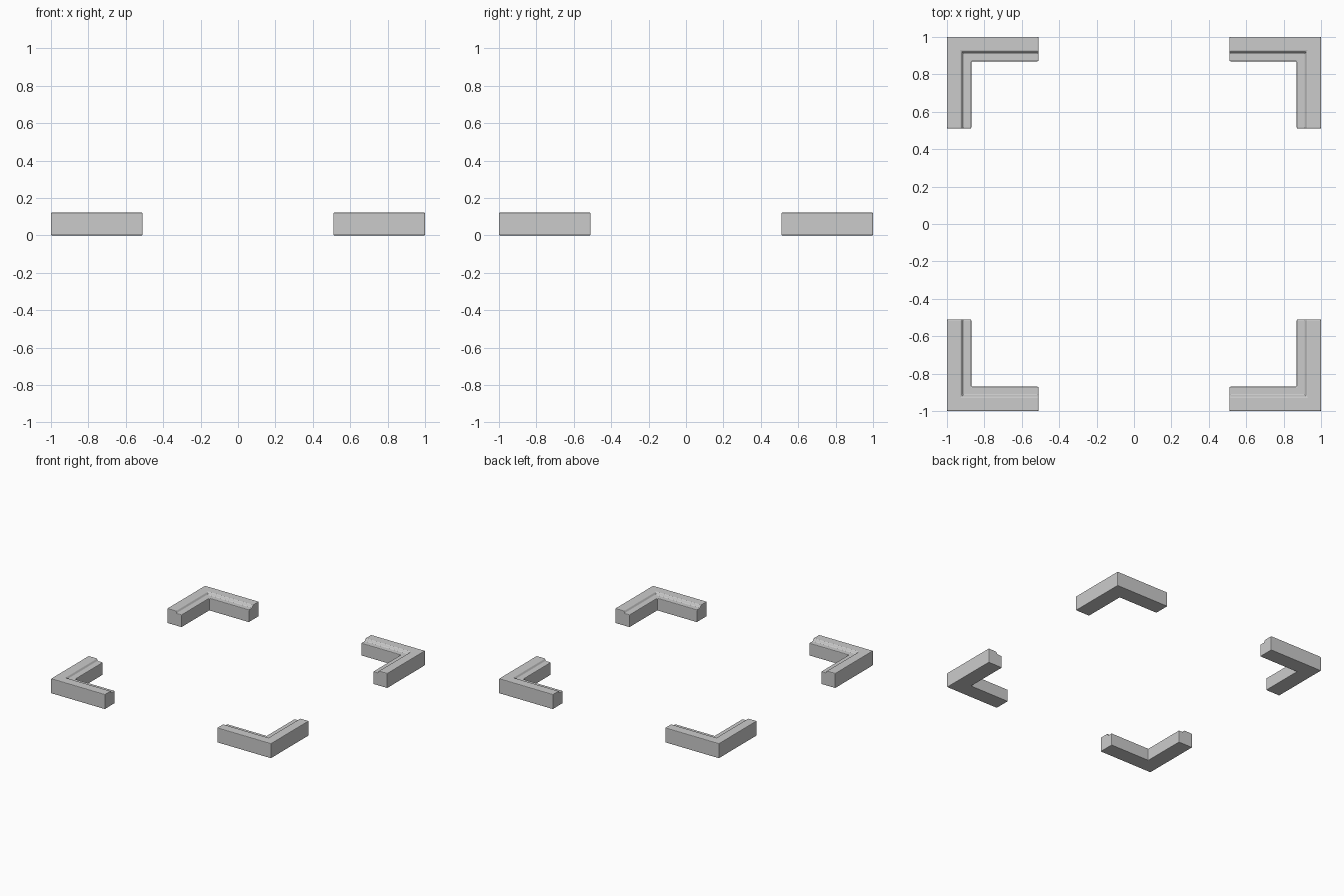
import bpy, bmesh

if "Cube" in bpy.data.objects:
    bpy.data.objects.remove(bpy.data.objects["Cube"])

# Cross-section: (inset from outer side, height), raised rim and lower inner ledge
PROFILE = [(0, 0), (0.13, 0), (0.13, 0.103), (0.087, 0.103), (0.076, 0.122), (0, 0.122)]
END = 0.51


def corner_bracket(name, sx, sy):
    """L-shaped corner piece: profile swept along two mitred arms."""
    bm = bmesh.new()
    rings = [
        [bm.verts.new((sx * END, sy * (1 - d), z)) for d, z in PROFILE],
        [bm.verts.new((sx * (1 - d), sy * (1 - d), z)) for d, z in PROFILE],
        [bm.verts.new((sx * (1 - d), sy * END, z)) for d, z in PROFILE],
    ]
    n = len(PROFILE)
    for a, b in zip(rings, rings[1:]):
        for i in range(n):
            j = (i + 1) % n
            bm.faces.new((a[i], a[j], b[j], b[i]))
    bm.faces.new(rings[0])
    bm.faces.new(rings[-1])
    bmesh.ops.recalc_face_normals(bm, faces=bm.faces)
    mesh = bpy.data.meshes.new(name)
    bm.to_mesh(mesh)
    bm.free()
    obj = bpy.data.objects.new(name, mesh)
    bpy.context.collection.objects.link(obj)
    # Softened edges
    bevel = obj.modifiers.new("soft_edges", "BEVEL")
    bevel.width = 0.005
    bevel.segments = 2
    bevel.limit_method = "ANGLE"
    return obj


# Four corners
for y_name, sy in (("front", -1), ("back", 1)):
    for x_name, sx in (("left", -1), ("right", 1)):
        corner_bracket(f"{y_name}_{x_name}_corner", sx, sy)
